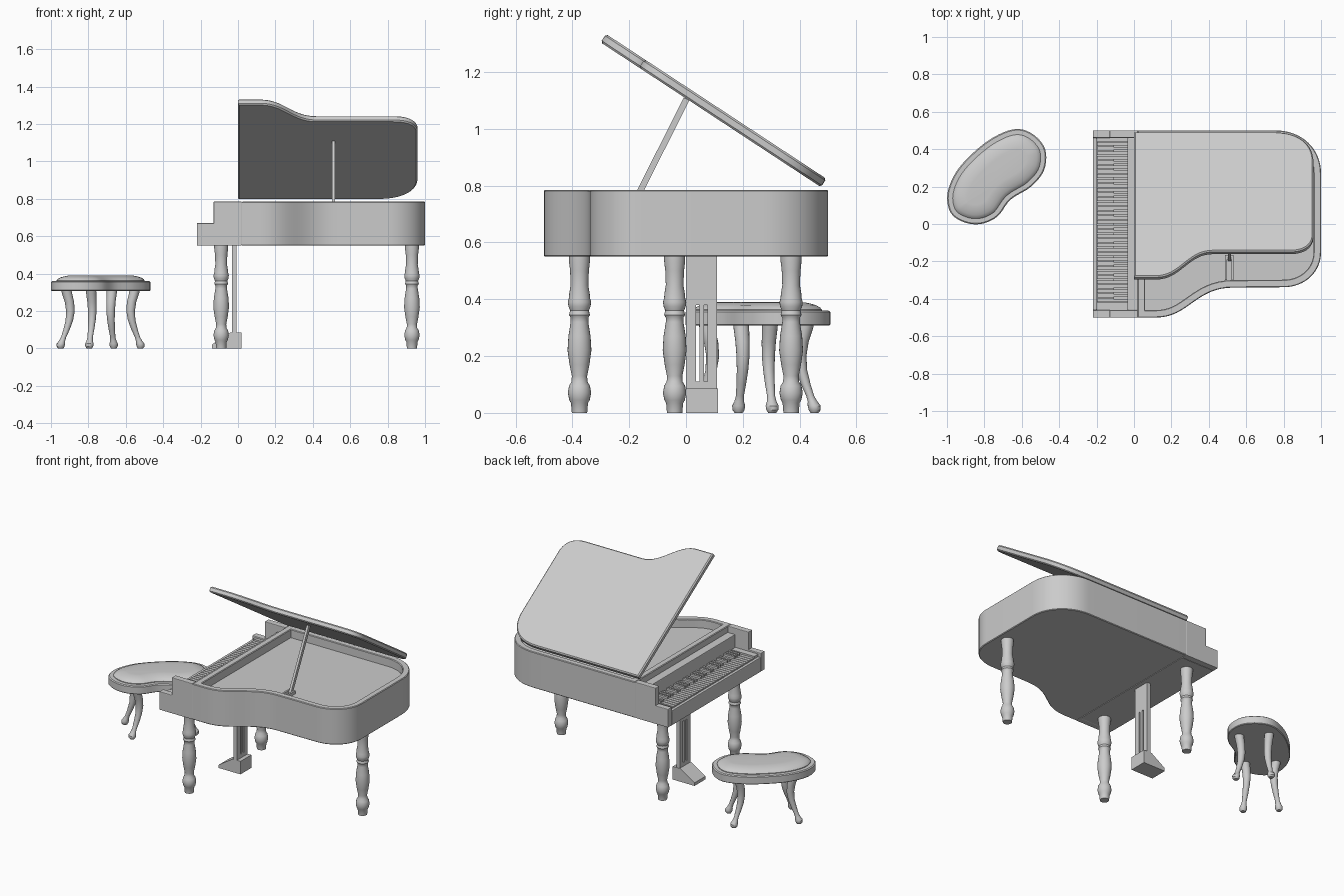
import bpy, bmesh, math
from mathutils import Vector
from mathutils.geometry import interpolate_bezier

cube = bpy.data.objects.get("Cube")
if cube:
    bpy.data.objects.remove(cube, do_unlink=True)

GREY = (0.6, 0.6, 0.6, 1)
mat = bpy.data.materials.new("plain grey")
mat.use_nodes = True
mat.diffuse_color = GREY
mat.node_tree.nodes["Principled BSDF"].inputs["Base Color"].default_value = GREY


def finish(name, bm, smooth=True):
    bmesh.ops.recalc_face_normals(bm, faces=bm.faces)
    mesh = bpy.data.meshes.new(name)
    bm.to_mesh(mesh)
    bm.free()
    mesh.materials.append(mat)
    ob = bpy.data.objects.new(name, mesh)
    bpy.context.collection.objects.link(ob)
    if smooth:
        bpy.ops.object.select_all(action='DESELECT')
        ob.select_set(True)
        bpy.context.view_layer.objects.active = ob
        bpy.ops.object.shade_smooth_by_angle(angle=math.radians(35))
    return ob


def loft(name, rings, smooth=True):
    """Skin a stack of matching rings and cap both ends."""
    bm = bmesh.new()
    loops = [[bm.verts.new(p) for p in ring] for ring in rings]
    n = len(loops[0])
    for a, b in zip(loops, loops[1:]):
        for i in range(n):
            j = (i + 1) % n
            bm.faces.new((a[i], a[j], b[j], b[i]))
    bm.faces.new(loops[0])
    bm.faces.new(loops[-1])
    return finish(name, bm, smooth)


def add_box(bm, x0, x1, y0, y1, z0, z1):
    verts = bmesh.ops.create_cube(bm, size=1)["verts"]
    for v in verts:
        v.co = ((x0 + x1) / 2 + v.co.x * (x1 - x0),
                (y0 + y1) / 2 + v.co.y * (y1 - y0),
                (z0 + z1) / 2 + v.co.z * (z1 - z0))


def boxes(name, *dims, bevel=0.0):
    bm = bmesh.new()
    for d in dims:
        add_box(bm, *d)
    ob = finish(name, bm, False)
    if bevel:
        mod = ob.modifiers.new("soft edges", 'BEVEL')
        mod.width, mod.segments = bevel, 2
    return ob


def path(start, *segments):
    """Outline from lines (2 numbers) and bezier curves (6 numbers)."""
    pts = [Vector(start)]
    for s in segments:
        if len(s) == 2:
            pts.append(Vector(s))
        else:
            a, b, c = (Vector(s[i:i + 2]) for i in (0, 2, 4))
            pts += [p.to_2d() for p in interpolate_bezier(pts[-1], a, b, c, 17)[1:]]
    return pts


def inset(pts, d):
    """Move a counter-clockwise outline inward with mitred corners."""
    out = []
    for i, p in enumerate(pts):
        a = (p - pts[i - 1]).normalized()
        b = (pts[(i + 1) % len(pts)] - p).normalized()
        na, nb = Vector((-a.y, a.x)), Vector((-b.y, b.x))
        out.append(p + (na + nb) * d / (1 + na.dot(nb)))
    return out


def shell(name, outline, steps):
    return loft(name, [[(p.x, p.y, z) for p in inset(outline, d)] for d, z in steps])


def circle(x, y, z, r, n=24):
    return [(x + r * math.cos(2 * math.pi * i / n),
             y + r * math.sin(2 * math.pi * i / n), z) for i in range(n)]


# Case with a raised rim around the sunken soundboard
case = path((.02, -.5), (.12, -.5), (.29, -.5, .33, -.34, .53, -.34), (.8, -.338),
            (.91, -.338, 1, -.26, 1, -.15), (1, .27), (1, .4, .9, .5, .76, .5), (.02, .5))
shell("case", case, [(.004, .55), (0, .554), (0, .781), (.004, .785),
                     (.036, .785), (.04, .781), (.04, .73)])

# Raised lid, drawn flat from its hinge and then tilted
lid_outline = path((0, -.928), (.12, -.928), (.25, -.928, .29, -.766, .42, -.766),
                   (.83, -.766), (.92, -.766, .96, -.72, .96, -.65), (.96, -.2),
                   (.96, -.07, .88, 0, .74, 0), (0, 0))
lid = shell("lid", lid_outline, [(.007, 0), (0, .007), (0, .028), (.007, .035)])
lid.location = (0, .475, .795)
lid.rotation_euler.x = -math.radians(33.3)

# Prop stick and its bracket
foot, tip = Vector((.51, -.187, .73)), Vector((.51, .002, 1.105))
bm = bmesh.new()
add_box(bm, -.008, .008, -.011, .011, 0, (tip - foot).length)
prop = finish("lid_prop", bm, False)
prop.location = foot
prop.rotation_euler.x = -math.atan2(tip.y - foot.y, tip.z - foot.z)
boxes("prop_bracket", (.487, .498, -.3, -.165, .73, .75),
      (.522, .533, -.3, -.165, .73, .75), (.487, .533, -.19, -.165, .73, .745))

# Keyboard end: bed, front rail, fallboard, cheeks
boxes("key_bed", (-.218, .02, -.46, .46, .55, .625))
boxes("key_rail", (-.22, -.2, -.46, .46, .55, .645), bevel=.004)
boxes("fallboard", (-.035, .02, -.46, .46, .6, .745), bevel=.004)
for side, s in (("left", 1), ("right", -1)):
    y0, y1 = sorted((s * .46, s * .5))
    boxes(side + "_arm", (-.22, -.12, y0, y1, .55, .67), bevel=.004)
    boxes(side + "_cheek", (-.13, .02, y0, y1, .55, .785), bevel=.004)
boxes("key_blocks", (-.2, -.035, -.46, -.42, .62, .66), (-.2, -.035, .44, .46, .62, .66))

# Keys: naturals in octaves of seven, with groups of two and three sharps
COUNT = 35
pitch = .86 / COUNT
naturals, sharps = [], []
for i in range(COUNT):
    y = .44 - i * pitch
    naturals.append((-.198, -.035, y - pitch + .002, y - .002, .62, .65))
    if i % 7 not in (2, 6) and i < COUNT - 1:
        sharps.append((-.11, -.035, y - pitch - .007, y - pitch + .007, .64, .664))
boxes("natural_keys", *naturals)
boxes("sharp_keys", *sharps)

# Turned legs
turning = [(0, .027), (.035, .03), (.045, .036), (.07, .041), (.095, .037), (.11, .028),
           (.13, .027), (.17, .035), (.22, .042), (.27, .039), (.32, .031), (.335, .031),
           (.345, .037), (.36, .033), (.375, .039), (.39, .041), (.405, .037), (.42, .036),
           (.45, .031), (.5, .033), (.535, .037), (.553, .037)]
for name, x, y in (("right_leg", -.09, -.375), ("left_leg", -.09, .37), ("tail_leg", .93, -.04)):
    loft(name, [circle(x, y, z, r) for z, r in turning])

# Pedal lyre: slotted board on a sloping block
boxes("pedal_lyre", (-.032, -.008, 0, .11, .38, .555), (-.032, -.008, 0, .11, .05, .11),
      *[(-.032, -.008, a, b, .1, .39) for a, b in ((0, .035), (.047, .063), (.075, .11))])


def rect(x0, x1, z):
    return [(x0, 0, z), (x1, 0, z), (x1, .112, z), (x0, .112, z)]


loft("pedal_block", [rect(-.14, .018, 0), rect(-.14, .018, .02), rect(-.04, .018, .085)], False)

# Bean-shaped stool seat with a domed cushion
bean = [(-.82, 0), (-.73, .04), (-.66, .13), (-.55, .2), (-.48, .29), (-.475, .4), (-.54, .48),
        (-.63, .508), (-.74, .47), (-.85, .39), (-.95, .28), (-.998, .16), (-.98, .06), (-.91, .01)]
bean = [Vector(p) for p in bean]
seat = []
for i, p in enumerate(bean):
    q, r = bean[(i + 1) % len(bean)], bean[(i + 2) % len(bean)]
    arc = interpolate_bezier(p, p + (q - bean[i - 1]) / 6, q - (r - p) / 6, q, 6)
    seat += [v.to_2d() for v in arc[:-1]]
shell("stool_seat", seat, [(.004, .307), (0, .311), (0, .355), (.006, .36), (.03, .36)])
shell("stool_cushion", seat, [(.03, .35), (.03, .364), (.036, .371), (.05, .379),
                              (.07, .385), (.09, .389), (.105, .39)])

# Curved stool legs: height, outward shift, radius
curve = [(0, .034, .014), (.01, .035, .021), (.025, .033, .023), (.04, .027, .017),
         (.06, .018, .014), (.1, .002, .017), (.15, -.014, .02), (.2, -.02, .023),
         (.25, -.014, .025), (.29, -.002, .027), (.315, .004, .028)]
centre = Vector((-.73, .25))
for i, top in enumerate(((-.915, .195), (-.785, .075), (-.675, .42), (-.555, .295))):
    top = Vector(top)
    out = (top - centre).normalized()
    loft("stool_leg_%d" % (i + 1),
         [circle(*(top + out * s), z, r, 16) for z, s, r in curve])
